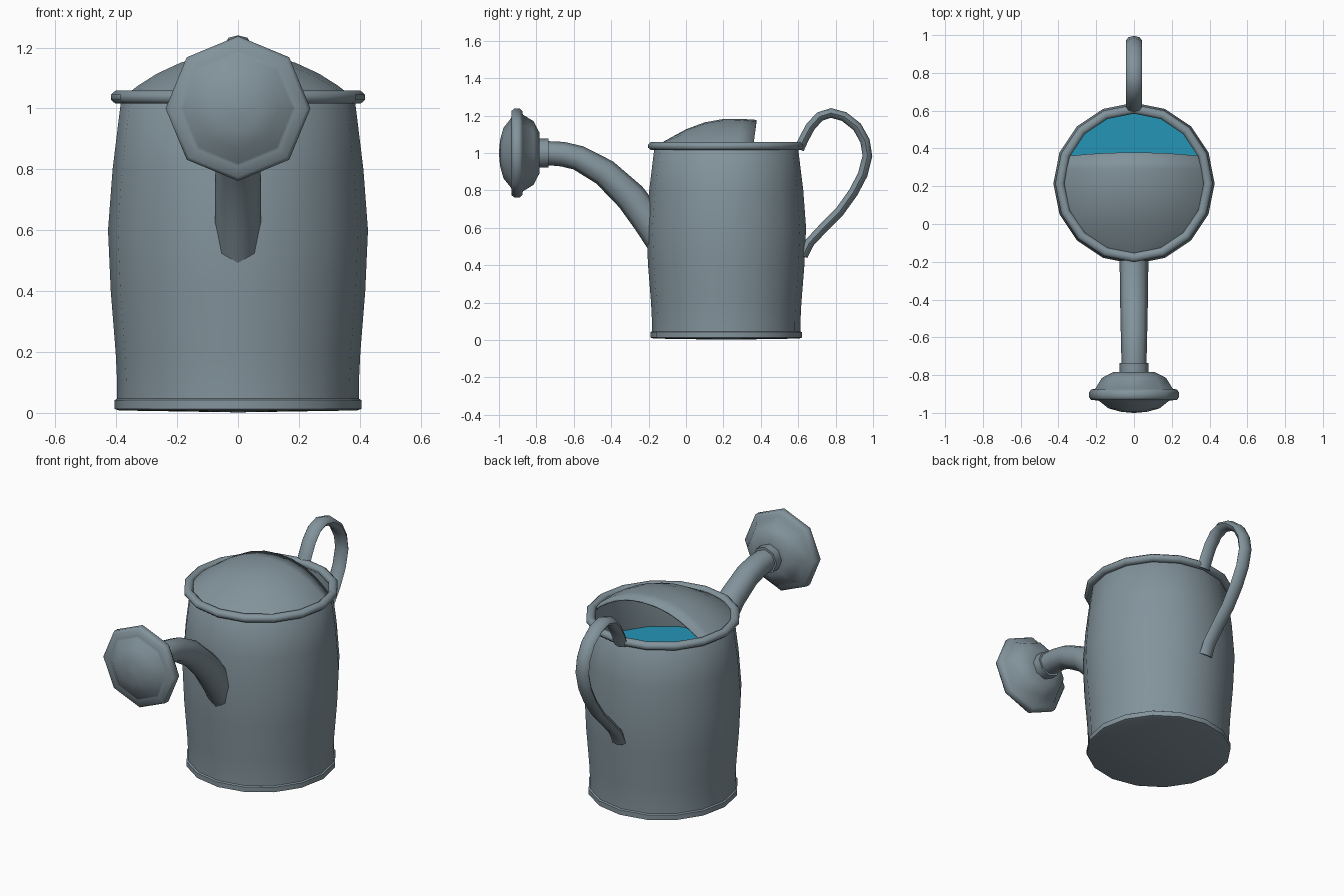
import bpy, bmesh, math
from mathutils import Vector

if "Cube" in bpy.data.objects:
    bpy.data.objects.remove(bpy.data.objects["Cube"])


def material(name, color):
    m = bpy.data.materials.new(name)
    m.diffuse_color = (*color, 1)
    m.use_nodes = True
    m.node_tree.nodes["Principled BSDF"].inputs["Base Color"].default_value = m.diffuse_color
    return m


METAL = material("grey metal", (0.225, 0.292, 0.33))
WATER = material("blue water", (0.018, 0.30, 0.47))
CY = 0.215  # body centre along y


def finish(name, bm, mat, angle):
    bmesh.ops.remove_doubles(bm, verts=bm.verts, dist=1e-5)
    bmesh.ops.recalc_face_normals(bm, faces=bm.faces)
    me = bpy.data.meshes.new(name)
    bm.to_mesh(me)
    bm.free()
    me.materials.append(mat)
    me.shade_smooth()
    me.set_sharp_from_angle(angle=math.radians(angle))
    ob = bpy.data.objects.new(name, me)
    bpy.context.collection.objects.link(ob)
    return ob


def loft(name, rings, mat=METAL, angle=50, caps=True, loop=False):
    """Bridge closed rings of points into a skin."""
    bm = bmesh.new()
    vr = [[bm.verts.new(p) for p in r] for r in rings]
    n = len(vr[0])
    pairs = list(zip(vr, vr[1:])) + ([(vr[-1], vr[0])] if loop else [])
    for a, b in pairs:
        for i in range(n):
            j = (i + 1) % n
            bm.faces.new((a[i], a[j], b[j], b[i]))
    if caps and not loop:
        bm.faces.new(vr[0][::-1])
        bm.faces.new(vr[-1])
    return finish(name, bm, mat, angle)


def lathe(name, profile, n, place, **kw):
    ang = [2 * math.pi * i / n for i in range(n)]
    return loft(name, [[place(r * math.cos(a), r * math.sin(a), h) for a in ang]
                       for r, h in profile], **kw)


def upright(u, v, h):
    return (u, CY + v, h)


def forward(u, v, h):
    return (u, h, 1.0 + v)


def tube(name, path, n=8, **kw):
    """Tube in the yz plane; path entries are (y, z, half width, half thickness)."""
    rings = []
    for i, (y, z, w, t) in enumerate(path):
        a, b = path[max(i - 1, 0)], path[min(i + 1, len(path) - 1)]
        d = Vector((0, b[0] - a[0], b[1] - a[1])).normalized()
        nrm = Vector((0, -d.z, d.y))
        rings.append([Vector((w * math.cos(k), y, z)) + nrm * t * math.sin(k)
                      for k in (2 * math.pi * j / n for j in range(n))])
    return loft(name, rings, **kw)


# Barrel body with an open top and an inner wall down to the floor
lathe("body", [(0.02, 0.002), (0.39, 0.008), (0.405, 0.013), (0.405, 0.042), (0.397, 0.047),
               (0.397, 0.1), (0.402, 0.2), (0.418, 0.4), (0.427, 0.6), (0.412, 0.8),
               (0.385, 1.02), (0.375, 1.03), (0.373, 1.02), (0.40, 0.8), (0.414, 0.6),
               (0.388, 0.1), (0.02, 0.06)], 16, upright, angle=45)

# Rolled top rim
lathe("top_rim", [(0.393 + 0.026 * math.cos(a), 1.037 + 0.023 * math.sin(a))
                  for a in (math.pi * (k / 4 + 0.125) for k in range(8))],
      16, upright, loop=True)

# Water surface
lathe("water", [(0.399, 0.785), (0.399, 0.79)], 16, upright, mat=WATER)

# Arched hood covering the front of the opening
HOOD = [(-0.155, 0.005), (-0.1, 0.035), (0.0, 0.09), (0.1, 0.127),
        (0.2, 0.145), (0.29, 0.146), (0.36, 0.14)]
bm = bmesh.new()
rows = []
for y, c in HOOD:
    w = math.sqrt(max(0.377 ** 2 - (y - CY) ** 2, 0.0))
    row = []
    for k in range(13):
        u = math.sin(math.pi * (k / 12 - 0.5))
        h = c * (1 - abs(u) ** 2.2)
        lean = 0.13 * h if y == HOOD[-1][0] else 0
        row.append(bm.verts.new((w * u, y + lean, 1.037 + h)))
    rows.append(row)
for a, b in zip(rows, rows[1:]):
    for k in range(12):
        bm.faces.new((a[k], a[k + 1], b[k + 1], b[k]))
# front lip closing the hood down to the rim
edge = [bm.verts.new(upright(0.377 * math.sin(t), -0.377 * math.cos(t), 1.037))
        for t in (math.asin(max(-1, min(1, v.co.x / 0.377))) for v in rows[0])]
for k in range(12):
    bm.faces.new((rows[0][k], rows[0][k + 1], edge[k + 1], edge[k]))
hood = finish("hood", bm, METAL, 50)
if sum(p.normal.z for p in hood.data.polygons) < 0:
    hood.data.flip_normals()
mod = hood.modifiers.new("thickness", "SOLIDIFY")
mod.thickness = 0.008

# Curved spout
tube("spout", [(-0.75, 1.0, 0.066, 0.064), (-0.66, 0.994, 0.068, 0.066),
               (-0.575, 0.974, 0.07, 0.067), (-0.435, 0.896, 0.073, 0.074),
               (-0.295, 0.765, 0.075, 0.083), (-0.2, 0.637, 0.076, 0.085),
               (-0.13, 0.53, 0.076, 0.085)])

# Collar between spout and sprinkler head
lathe("spout_collar", [(0.078, -0.735), (0.078, -0.80)], 8, forward, angle=50)

# Octagonal sprinkler head
lathe("sprinkler_head", [(0.06, -0.783), (0.11, -0.784), (0.17, -0.815), (0.205, -0.872),
                         (0.226, -0.876), (0.238, -0.89), (0.238, -0.918), (0.226, -0.932),
                         (0.19, -0.934), (0.18, -0.94), (0.135, -0.976), (0.07, -0.994),
                         (0.005, -1.0)], 8, forward, angle=55)

# Looped handle
HANDLE = [(0.605, 1.02), (0.63, 1.075), (0.665, 1.14), (0.715, 1.195), (0.775, 1.214),
          (0.845, 1.195), (0.915, 1.14), (0.957, 1.065), (0.97, 0.985), (0.945, 0.885),
          (0.895, 0.79), (0.82, 0.685), (0.73, 0.595), (0.66, 0.52), (0.625, 0.45)]
tube("handle", [(y, z, 0.043, 0.026) for y, z in HANDLE], angle=60)
